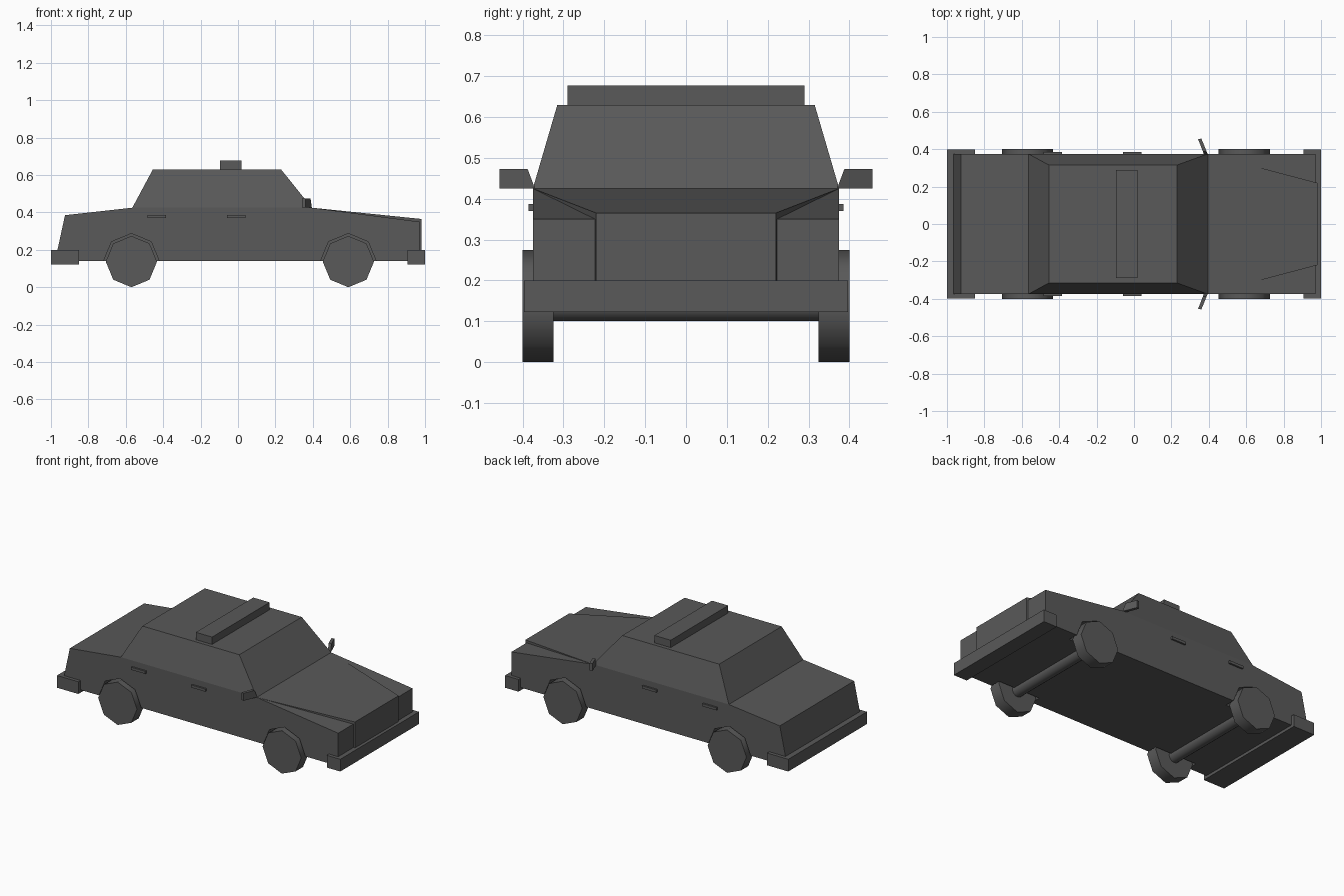
import bpy, bmesh, math

cube = bpy.data.objects.get("Cube")
if cube:
    bpy.data.objects.remove(cube)

grey = bpy.data.materials.new("dark grey")
grey.use_nodes = True
grey.diffuse_color = (0.1, 0.1, 0.1, 1)
grey.node_tree.nodes["Principled BSDF"].inputs["Base Color"].default_value = (0.1, 0.1, 0.1, 1)


def loft(name, ring_a, ring_b):
    """Closed solid between two matching rings of points."""
    bm = bmesh.new()
    a = [bm.verts.new(p) for p in ring_a]
    b = [bm.verts.new(p) for p in ring_b]
    bm.faces.new(a)
    bm.faces.new(b)
    for i in range(len(a)):
        j = (i + 1) % len(a)
        bm.faces.new((a[i], a[j], b[j], b[i]))
    bmesh.ops.recalc_face_normals(bm, faces=bm.faces)
    mesh = bpy.data.meshes.new(name)
    bm.to_mesh(mesh)
    bm.free()
    mesh.materials.append(grey)
    obj = bpy.data.objects.new(name, mesh)
    bpy.context.collection.objects.link(obj)
    return obj


def prism(name, profile, y0, y1):
    """Side profile (x, z) extruded across the car."""
    return loft(name, [(x, y0, z) for x, z in profile], [(x, y1, z) for x, z in profile])


def box(name, x0, x1, y0, y1, z0, z1):
    return prism(name, [(x0, z0), (x1, z0), (x1, z1), (x0, z1)], y0, y1)


def rect(x0, x1, w, z):
    return [(x0, -w, z), (x1, -w, z), (x1, w, z), (x0, w, z)]


def circle(x, z, r, sides):
    return [(x + r * math.sin(math.tau * i / sides), z - r * math.cos(math.tau * i / sides))
            for i in range(sides)]


def smooth_rim(obj):
    bpy.ops.object.select_all(action='DESELECT')
    obj.select_set(True)
    bpy.context.view_layer.objects.active = obj
    bpy.ops.object.shade_smooth_by_angle(angle=math.radians(50))


HALF = 0.375
AXLE_Z = 0.137
AXLES = {"rear": -0.57, "front": 0.59}
SIDES = {"left": 1, "right": -1}   # seen from above, before mapping to the frame

# Lower body with sloping boot and fenders
body = prism("body", [(-0.965, 0.14), (-0.965, 0.2), (-0.925, 0.385), (-0.565, 0.425),
                      (0.395, 0.425), (0.97, 0.35), (0.97, 0.14)], -HALF, HALF)

# Tapered cabin
loft("cabin", rect(-0.565, 0.395, HALF, 0.425), rect(-0.455, 0.23, 0.315, 0.63))

# Raised bonnet narrowing to the nose
loft("bonnet",
     [(0.395, -HALF, 0.425), (0.98, -0.22, 0.365), (0.98, -0.22, 0.14), (0.395, -HALF, 0.2)],
     [(0.395, HALF, 0.425), (0.98, 0.22, 0.365), (0.98, 0.22, 0.14), (0.395, HALF, 0.2)])
bonnet = bpy.data.objects["bonnet"]
for v in bonnet.data.vertices:      # keep the hidden rear inside the body
    if v.co.z < 0.3:
        v.co.z = 0.15 if v.co.x > 0.9 else 0.38

# Roof bar and bumpers
box("roof_bar", -0.095, 0.02, -0.29, 0.29, 0.625, 0.677)
box("front_bumper", 0.905, 1.0, -0.397, 0.397, 0.122, 0.2)
box("rear_bumper", -1.0, -0.85, -0.397, 0.397, 0.122, 0.2)

# Wheels, arches and axles
for end, x in AXLES.items():
    smooth_rim(prism(end + "_axle", circle(x, AXLE_Z, 0.037, 16), -0.34, 0.34))
    for side, s in SIDES.items():
        smooth_rim(prism(f"{end}_{side}_wheel", circle(x, AXLE_Z, AXLE_Z, 8), s * 0.325, s * 0.4))
        cutter = prism(f"{end}_{side}_arch_cutter", circle(x, AXLE_Z, 0.15, 8), s * 0.31, s * 0.5)
        cutter.hide_render = True
        cutter.hide_set(True)
        cut = body.modifiers.new("arch", 'BOOLEAN')
        cut.operation = 'DIFFERENCE'
        cut.solver = 'EXACT'
        cut.object = cutter

# Door handles and wing mirrors
for side, s in SIDES.items():
    for door, x in (("rear", -0.435), ("front", -0.01)):
        box(f"{door}_{side}_handle", x - 0.05, x + 0.05, s * 0.365, s * 0.386, 0.37, 0.387)
    loft(side + "_mirror",
         [(0.375, s * 0.37, 0.425), (0.395, s * 0.37, 0.425), (0.36, s * 0.457, 0.425), (0.343, s * 0.453, 0.425)],
         [(0.368, s * 0.388, 0.473), (0.388, s * 0.388, 0.473), (0.36, s * 0.457, 0.473), (0.343, s * 0.453, 0.473)])
